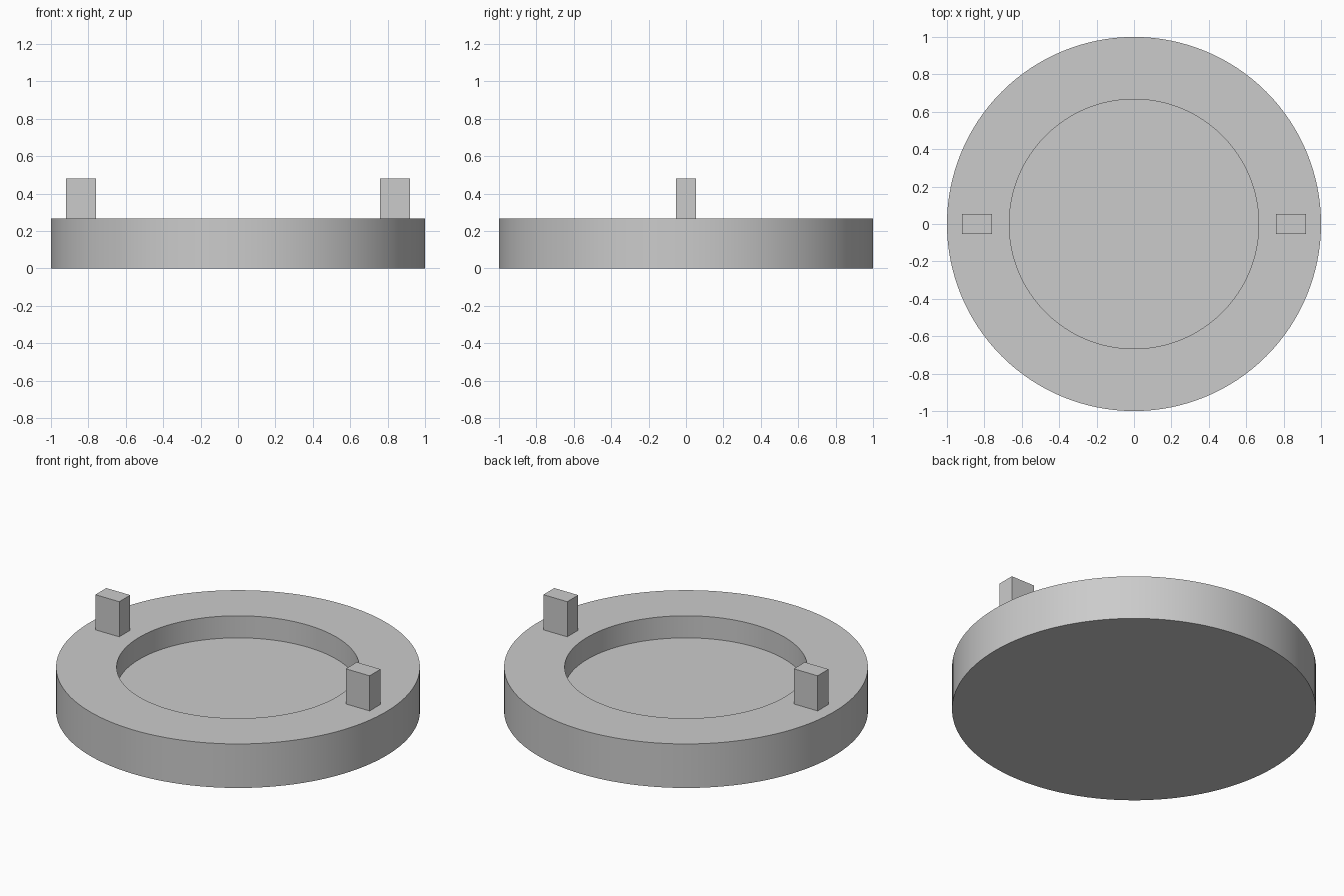
import bpy
import math

cube = bpy.data.objects.get("Cube")
if cube:
    bpy.data.objects.remove(cube, do_unlink=True)

SEGMENTS = 128
RIM_TOP = 0.267
FLOOR_TOP = 0.133
PEG_TOP = 0.48

grey = bpy.data.materials.new("plain_grey")
grey.use_nodes = True
colour = (0.6, 0.6, 0.6, 1)
grey.diffuse_color = colour
grey.node_tree.nodes["Principled BSDF"].inputs["Base Color"].default_value = colour


def lathe(name, profile):
    """Revolve an (r, z) profile about z; r = 0 ends become a single flat disc face."""
    verts, faces = [], []
    for r, z in profile:
        for i in range(SEGMENTS):
            a = 2 * math.pi * i / SEGMENTS
            verts.append((r * math.cos(a), r * math.sin(a), z))
    for ring in range(len(profile) - 1):
        lo, hi = ring * SEGMENTS, (ring + 1) * SEGMENTS
        for i in range(SEGMENTS):
            j = (i + 1) % SEGMENTS
            faces.append((lo + i, lo + j, hi + j, hi + i))
    # Close the underside and the recess floor
    last = (len(profile) - 1) * SEGMENTS
    faces.append(tuple(reversed(range(SEGMENTS))))
    faces.append(tuple(range(last, last + SEGMENTS)))
    mesh = bpy.data.meshes.new(name)
    mesh.from_pydata(verts, [], faces)
    mesh.update()
    obj = bpy.data.objects.new(name, mesh)
    bpy.context.collection.objects.link(obj)
    return obj


# Round dish: outer wall, flat rim, recess wall
dish = lathe("dish", [(1, 0), (1, RIM_TOP), (0.667, RIM_TOP), (0.667, FLOOR_TOP)])
dish.data.materials.append(grey)
bpy.ops.object.select_all(action="DESELECT")
dish.select_set(True)
bpy.context.view_layer.objects.active = dish
bpy.ops.object.shade_smooth_by_angle(angle=math.radians(30))

# Two upright pegs on the rim
for name, side in (("left_peg", 1), ("right_peg", -1)):
    bpy.ops.mesh.primitive_cube_add(size=1, location=(side * 0.84, 0, (RIM_TOP + PEG_TOP) / 2))
    peg = bpy.context.object
    peg.name = name
    peg.scale = (0.16, 0.105, PEG_TOP - RIM_TOP)
    peg.data.materials.append(grey)
